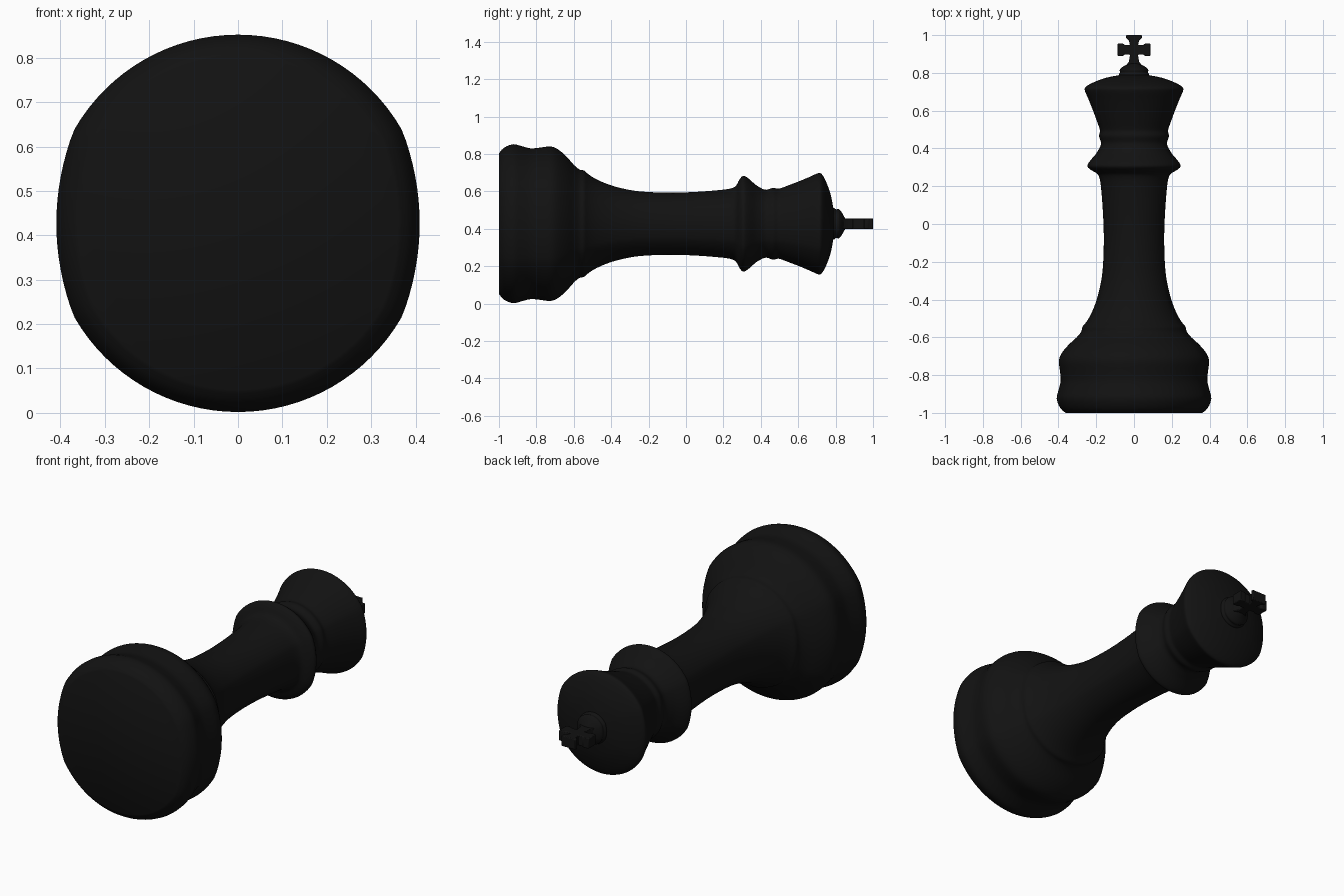
import bpy, bmesh, math
from mathutils import Vector

if "Cube" in bpy.data.objects:
    bpy.data.objects.remove(bpy.data.objects["Cube"])

CZ = 0.427   # height of the lying piece's axis
SEG = 96

mat = bpy.data.materials.new("black")
mat.diffuse_color = (0.006, 0.006, 0.006, 1)
mat.use_nodes = True
mat.node_tree.nodes["Principled BSDF"].inputs["Base Color"].default_value = mat.diffuse_color


def section(t):
    """Unit cross-section: a circle whose left and right sides are flattened."""
    c, s = math.cos(t), math.sin(t)
    # flat side curve |x| = 0.963 - 0.38 z^2, met along the ray
    a, b = 0.38 * s * s, abs(c)
    r = 0.963 / b if a < 1e-6 else (-b + math.sqrt(b * b + 4 * a * 0.963)) / (2 * a)
    r = min(1.0, r)
    return r * c, r * s


def smooth_profile(pts, steps=3):
    """Catmull-Rom curve through the profile points."""
    v = [Vector(p) for p in pts]
    v = [v[0]] + v + [v[-1]]
    out = []
    for p0, p1, p2, p3 in zip(v, v[1:], v[2:], v[3:]):
        for i in range(steps):
            t = i / steps
            out.append(0.5 * (2 * p1 + (p2 - p0) * t + (2 * p0 - 5 * p1 + 4 * p2 - p3) * t * t
                              + (3 * p1 - p0 - 3 * p2 + p3) * t ** 3))
    return out + [v[-1]]


def finish(name, bm, angle):
    bmesh.ops.recalc_face_normals(bm, faces=bm.faces)
    me = bpy.data.meshes.new(name)
    bm.to_mesh(me)
    bm.free()
    ob = bpy.data.objects.new(name, me)
    bpy.context.collection.objects.link(ob)
    me.materials.append(mat)
    bpy.ops.object.select_all(action='DESELECT')
    ob.select_set(True)
    bpy.context.view_layer.objects.active = ob
    bpy.ops.object.shade_smooth_by_angle(angle=math.radians(angle))
    return ob


def turned(name, pts):
    """Sweep a (y, radius) profile around the lying axis."""
    bm = bmesh.new()
    rings = []
    for y, r in smooth_profile(pts):
        ring = []
        for i in range(SEG):
            x, z = section(2 * math.pi * i / SEG)
            ring.append(bm.verts.new((x * r, y, CZ + z * r)))
        rings.append(ring)
    for a, b in zip(rings, rings[1:]):
        for i in range(SEG):
            j = (i + 1) % SEG
            bm.faces.new((a[i], a[j], b[j], b[i]))
    bm.faces.new(rings[0])
    bm.faces.new(rings[-1])
    return finish(name, bm, 50)


# Foot, shaft, collar and flared head in one turned body
turned("body", [
    (-1, 0.375), (-0.975, 0.405), (-0.925, 0.425), (-0.88, 0.415), (-0.83, 0.403),
    (-0.78, 0.407), (-0.725, 0.413), (-0.685, 0.398), (-0.64, 0.36), (-0.6, 0.315),
    (-0.57, 0.29), (-0.545, 0.284), (-0.52, 0.263), (-0.48, 0.238), (-0.42, 0.212),
    (-0.35, 0.191), (-0.25, 0.173), (-0.1, 0.166), (0.05, 0.17), (0.2, 0.182),
    (0.25, 0.192), (0.27, 0.207), (0.285, 0.235), (0.305, 0.256), (0.33, 0.245),
    (0.37, 0.21), (0.395, 0.194), (0.415, 0.184), (0.435, 0.182), (0.465, 0.192),
    (0.49, 0.187), (0.51, 0.191), (0.55, 0.206), (0.6, 0.225), (0.66, 0.25),
    (0.7, 0.268), (0.72, 0.27), (0.738, 0.247), (0.757, 0.205), (0.775, 0.15), (0.79, 0.07)])

# Small button on top of the head
turned("finial_button", [(0.78, 0.08), (0.792, 0.084), (0.803, 0.076), (0.815, 0.079),
                         (0.826, 0.07), (0.836, 0.055), (0.85, 0.03)])

# Flared cross: half outline mirrored, then thickened and bevelled
half = [(0.045, 0.835), (0.027, 0.86), (0.021, 0.897), (0.05, 0.897), (0.058, 0.89),
        (0.088, 0.89), (0.088, 0.955), (0.058, 0.955), (0.05, 0.948), (0.021, 0.948),
        (0.027, 0.972), (0.043, 0.985), (0.043, 1.0)]
outline = half + [(-x, y) for x, y in reversed(half)]
bm = bmesh.new()
face = bm.faces.new([bm.verts.new((x, y, CZ - 0.028)) for x, y in outline])
ext = bmesh.ops.extrude_face_region(bm, geom=[face])
bmesh.ops.translate(bm, vec=(0, 0, 0.056),
                    verts=[g for g in ext["geom"] if isinstance(g, bmesh.types.BMVert)])
cross = finish("cross", bm, 40)
bev = cross.modifiers.new("bevel", 'BEVEL')
bev.width = 0.004
bev.segments = 2
